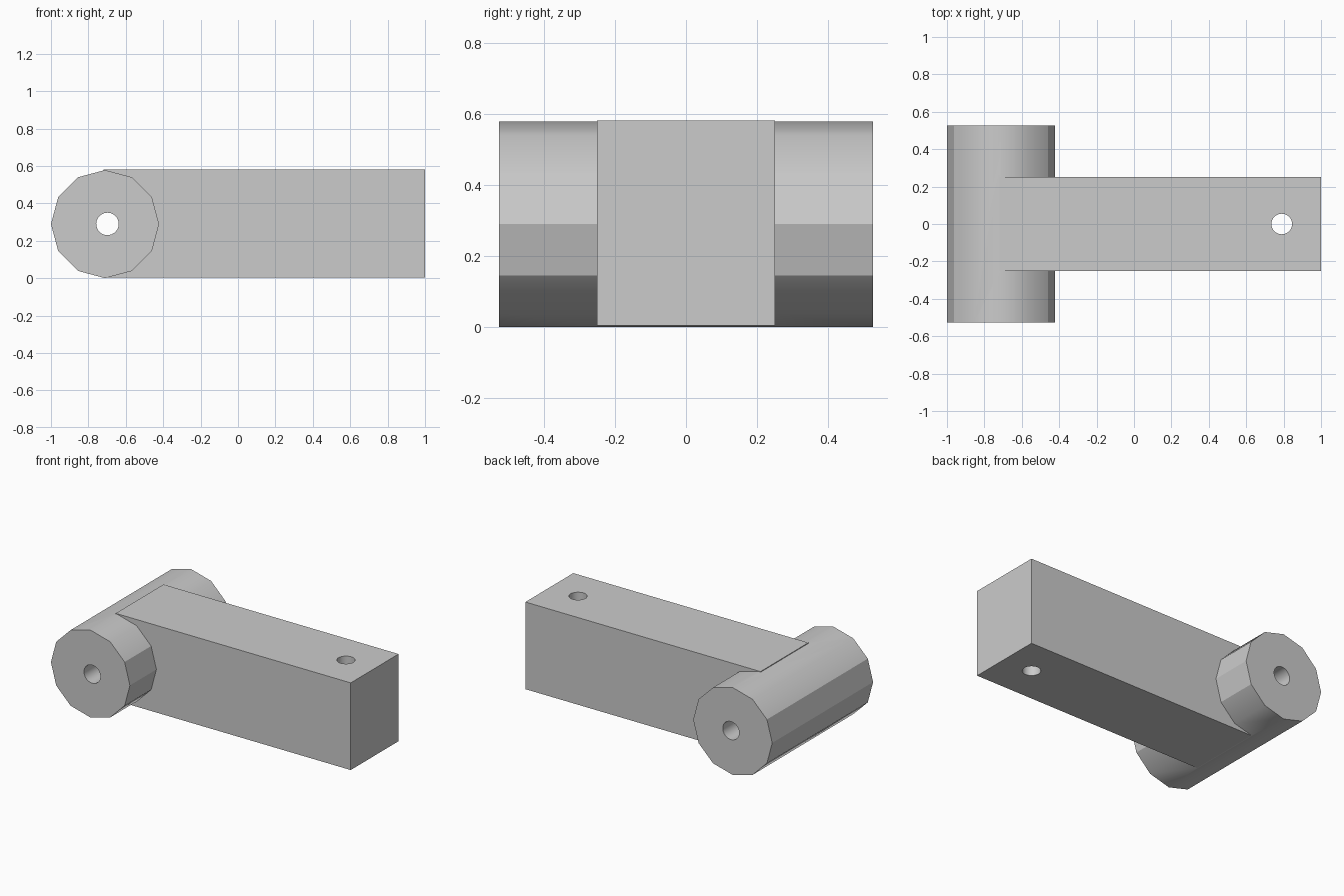
import bpy, bmesh, math
from mathutils import Matrix, Vector

old = bpy.data.objects.get("Cube")
if old:
    bpy.data.objects.remove(old, do_unlink=True)

AXLE_X, AXLE_Z, RADIUS = -0.711, 0.29, 0.289

grey = bpy.data.materials.new("plain_grey")
grey.use_nodes = True
colour = (0.6, 0.6, 0.6, 1)
grey.diffuse_color = colour
grey.node_tree.nodes["Principled BSDF"].inputs["Base Color"].default_value = colour


def add_object(name, bm):
    mesh = bpy.data.meshes.new(name)
    bm.to_mesh(mesh)
    bm.free()
    obj = bpy.data.objects.new(name, mesh)
    bpy.context.collection.objects.link(obj)
    mesh.materials.append(grey)
    return obj


def cylinder(name, radius, length, sides, centre, along_y):
    bm = bmesh.new()
    turn = Matrix.Rotation(math.pi / 2, 4, 'X') if along_y else Matrix.Identity(4)
    bmesh.ops.create_cone(bm, cap_ends=True, segments=sides, radius1=radius, radius2=radius,
                          depth=length, matrix=Matrix.Translation(centre) @ turn)
    return add_object(name, bm)


def box(name, low, high):
    bm = bmesh.new()
    low, high = Vector(low), Vector(high)
    size = Matrix.Diagonal((*(high - low), 1))
    bmesh.ops.create_cube(bm, size=1, matrix=Matrix.Translation((low + high) / 2) @ size)
    return add_object(name, bm)


def combine(target, tool, operation):
    tool.hide_render = True
    mod = target.modifiers.new(operation.lower(), 'BOOLEAN')
    mod.operation, mod.solver, mod.object = operation, 'EXACT', tool
    bpy.context.view_layer.objects.active = target
    bpy.ops.object.modifier_apply(modifier=mod.name)
    bpy.data.objects.remove(tool, do_unlink=True)


# Square bar joined to the twelve-sided cross barrel
lever = box("lever_arm", (-0.72, -0.25, 0.004), (1, 0.25, 0.5805))
barrel = cylinder("barrel", RADIUS, 1.054, 12, (AXLE_X, 0, RADIUS), True)
combine(lever, barrel, 'UNION')

# Pivot bore along the barrel and pin hole through the bar end
combine(lever, cylinder("pivot_bore", 0.06, 2, 32, (-0.698, 0, AXLE_Z), True), 'DIFFERENCE')
combine(lever, cylinder("pin_hole", 0.055, 2, 32, (0.79, 0, AXLE_Z), False), 'DIFFERENCE')

# Flat bar faces and caps, soft barrel top and bottom, crisp barrel sides
bm = bmesh.new()
bm.from_mesh(lever.data)
for face in bm.faces:
    flat = max(abs(c) for c in face.normal) > 0.999 and face.calc_area() > 0.05
    face.smooth = not flat
for edge in bm.edges:
    a, b = (v.co for v in edge.verts)
    mid = (a + b) / 2
    lengthwise = abs(a.y - b.y) > 0.9 * edge.calc_length()
    side = abs(mid.x - AXLE_X) > 0.2 and abs(mid.z - RADIUS) < 0.16
    corner = edge.calc_face_angle(math.pi) > math.radians(35)
    edge.smooth = not (corner or (lengthwise and side))
bm.to_mesh(lever.data)
bm.free()
